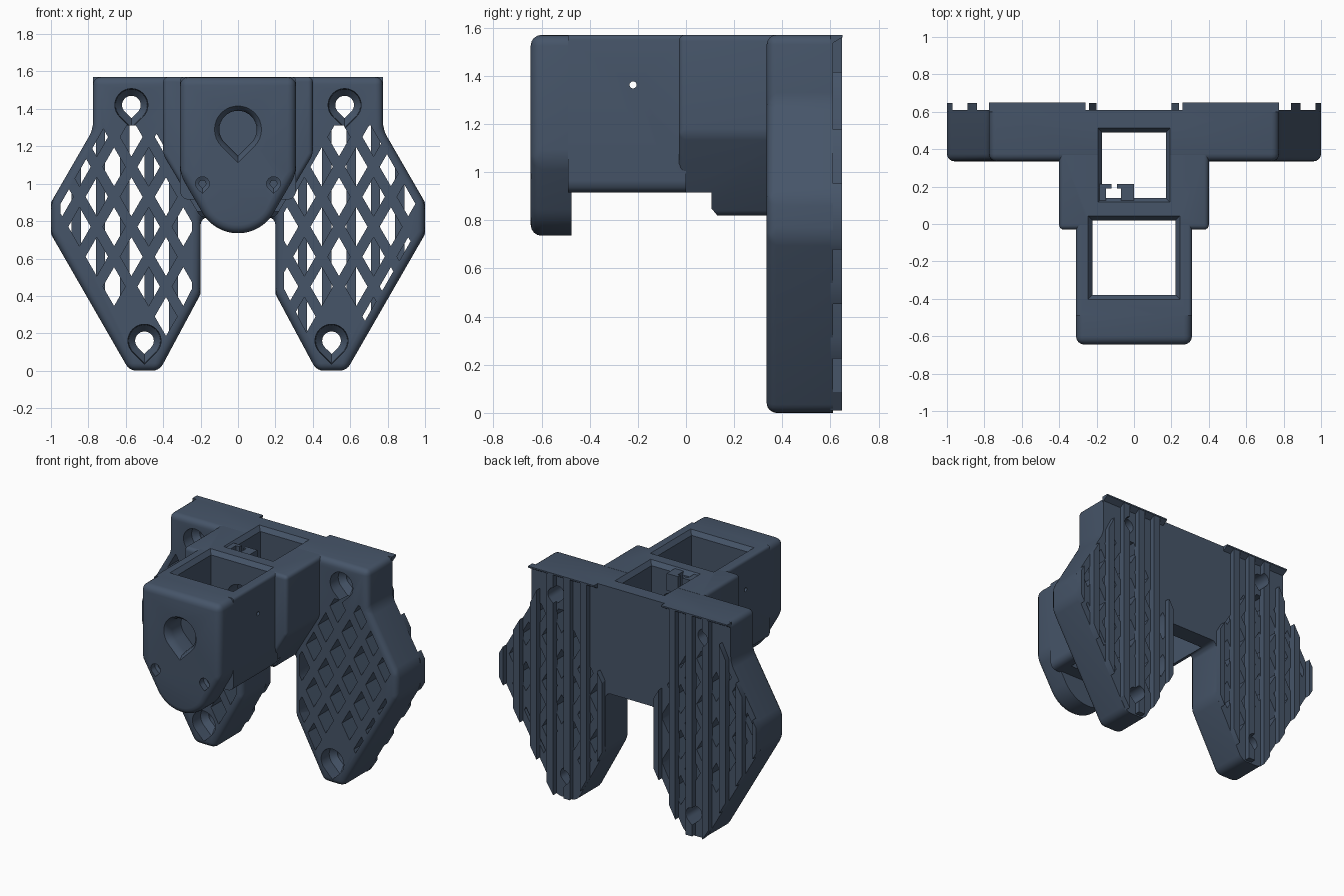
import bpy, bmesh, math
from mathutils import Vector

if "Cube" in bpy.data.objects:
    bpy.data.objects.remove(bpy.data.objects["Cube"])

slate = bpy.data.materials.new("slate_blue")
slate.diffuse_color = (0.061, 0.09, 0.14, 1)
slate.use_nodes = True
slate.node_tree.nodes["Principled BSDF"].inputs["Base Color"].default_value = slate.diffuse_color


def make_object(name, bm):
    bmesh.ops.recalc_face_normals(bm, faces=bm.faces)
    me = bpy.data.meshes.new(name)
    bm.to_mesh(me)
    bm.free()
    me.materials.append(slate)
    ob = bpy.data.objects.new(name, me)
    bpy.context.collection.objects.link(ob)
    return ob


def add_loft(bm, rings):
    """Closed solid through rings that have the same number of points."""
    vs = [[bm.verts.new(p) for p in r] for r in rings]
    n = len(rings[0])
    for a, b in zip(vs, vs[1:]):
        for i in range(n):
            j = (i + 1) % n
            bm.faces.new((a[i], a[j], b[j], b[i]))
    bm.faces.new(vs[0])
    bm.faces.new(vs[-1])


def add_prism(bm, pts, y0, y1):
    add_loft(bm, [[(x, y, z) for x, z in pts] for y in (y0, y1)])


def add_box(bm, x0, x1, y0, y1, z0, z1):
    add_prism(bm, [(x0, z0), (x1, z0), (x1, z1), (x0, z1)], y0, y1)


def rounded_prism(name, pts, y0, y1, r, ring=True):
    """Prism with rounded long corners and, optionally, a rounded front rim."""
    bm = bmesh.new()
    add_prism(bm, pts, y0, y1)
    bmesh.ops.recalc_face_normals(bm, faces=bm.faces)
    edges = []
    for e in bm.edges:
        front = [abs(v.co.y - y0) < 1e-5 for v in e.verts]
        if all(front):
            if ring:
                edges.append(e)
        elif any(front) and e.calc_face_angle() > 0.35:
            edges.append(e)
    bmesh.ops.bevel(bm, geom=edges, offset=r, segments=4, profile=0.5,
                    affect='EDGES', clamp_overlap=True)
    return make_object(name, bm)


def mirrored(half):
    return half + [(-x, z) for x, z in reversed(half)]


def teardrop(cx, cz, r, y):
    """Round hole with its point facing down."""
    pts = [(cx, y, cz - r * 1.41)]
    for i in range(25):
        a = math.radians(-45 + 270 * i / 24)
        pts.append((cx + r * math.cos(a), y, cz + r * math.sin(a)))
    return pts


def clip_poly(poly, region):
    """Clip a polygon to a convex counter-clockwise region."""
    for (ax, az), (bx, bz) in zip(region, region[1:] + region[:1]):
        def side(p):
            return (bx - ax) * (p[1] - az) - (bz - az) * (p[0] - ax)
        out = []
        for p, q in zip(poly, poly[1:] + poly[:1]):
            sp, sq = side(p), side(q)
            if sp >= 0:
                out.append(p)
            if sp * sq < 0:
                t = sp / (sp - sq)
                out.append((p[0] + t * (q[0] - p[0]), p[1] + t * (q[1] - p[1])))
        poly = out
    return poly


def area(p):
    return abs(sum(a[0] * b[1] - b[0] * a[1] for a, b in zip(p, p[1:] + p[:1]))) / 2


def cutter(name, rings):
    bm = bmesh.new()
    add_loft(bm, rings)
    ob = make_object(name, bm)
    ob.hide_render = True
    return ob


# back plate with two hexagonal wings
plate = rounded_prism("back_plate", mirrored([
    (0.2, 0.82), (0.2, 0.41), (0.42, 0), (0.58, 0), (1, 0.73), (1, 0.9),
    (0.775, 1.29), (0.775, 1.57)]), 0.335, 0.61, 0.04)

# rear housing that narrows downward
rear = rounded_prism("rear_housing", mirrored([
    (0.2, 0.82), (0.4, 1.155), (0.4, 1.57)]), -0.03, 0.37, 0.025)

# front housing around the large pocket
front = rounded_prism("front_housing", mirrored([
    (0.285, 0.915), (0.31, 0.945), (0.31, 1.57)]), -0.49, 0.0, 0.04, ring=False)

# front wall with rounded chin
chin = []
for i in range(13):
    a = math.radians(-90 + 60 * i / 12)
    chin.append((0.22 * math.cos(a), 0.955 + 0.22 * math.sin(a)))
wall = rounded_prism("front_wall", mirrored(chin[1:] + [(0.31, 1.05), (0.31, 1.57)]),
                     -0.645, -0.475, 0.045)


# vertical mounting ribs on the back of each wing
def low(x):
    return 0.41 - (x - 0.2) * 1.86 if x < 0.42 else max(0.01, (x - 0.58) * 1.738)


def high(x):
    if x < 0.26:
        return 0.9 + (x - 0.2) * 1.73
    return 1.56 if x < 0.76 else 0.9 + (1 - x) * 1.733


bm = bmesh.new()
for s in (-1, 1):
    for k in range(7):
        c = 0.215 + 0.13 * k
        a, b = max(0.201, c - 0.025), min(0.999, c + 0.025)
        add_prism(bm, [(s * a, low(a)), (s * b, low(b)),
                       (s * b, high(b)), (s * a, min(high(a), high(b) + 0.1))], 0.6, 0.648)
ribs = make_object("mounting_ribs", bm)

# lip closing the rib channels at the top
bm = bmesh.new()
for s in (-1, 1):
    add_loft(bm, [[(s * x, 0.6, 1.53), (s * x, 0.65, 1.56), (s * x, 0.65, 1.57),
                   (s * x, 0.6, 1.57)] for x in (0.26, 0.775)])
lip = make_object("top_lip", bm)

# cable clip inside the rear pocket
bm = bmesh.new()
for x0, x1, y0, y1 in ((-0.2, -0.15, 0.12, 0.215), (-0.07, 0, 0.12, 0.215),
                       (-0.151, -0.12, 0.19, 0.215), (-0.09, -0.069, 0.19, 0.215)):
    add_box(bm, x0, x1, y0, y1, 1.44, 1.56)
clip = make_object("cable_clip", bm)

# diamond lattice openings
region = [(0.245, 0.44), (0.44, 0.06), (0.56, 0.06), (0.95, 0.74), (0.95, 0.89),
          (0.71, 1.31), (0.46, 1.31), (0.245, 0.94)]
screws = [(s * x, z) for s in (-1, 1) for x, z in ((0.57, 1.42), (0.5, 0.16))]
bm = bmesh.new()
for s in (-1, 1):
    reg = region if s > 0 else [(-x, z) for x, z in reversed(region)]
    for row in range(9):
        for col in range(-7, 8):
            cx = -0.015 + 0.185 * col + (0.0925 if row % 2 else 0)
            cz = 1.25 - 0.16 * row
            if any(math.hypot(cx - u, cz - w) < 0.15 for u, w in screws):
                continue
            p = clip_poly([(cx - 0.06, cz), (cx, cz - 0.104),
                           (cx + 0.06, cz), (cx, cz + 0.104)], reg)
            if len(p) > 2 and area(p) > 0.002:
                add_prism(bm, p, 0.3, 0.63)
lattice = make_object("lattice_cutter", bm)
lattice.hide_render = True

# counterbored screw holes in the wings
screw_cuts = [cutter("screw_cutter", [teardrop(x, z, r, y) for r, y in
              ((0.09, 0.3), (0.085, 0.42), (0.05, 0.46), (0.05, 0.7))]) for x, z in screws]


# rectangular pockets with flared rims
def pocket(x, y0, y1, flare):
    rings = []
    for z, f in ((0.6, 0), (1.54, 0), (1.572, flare), (1.7, flare)):
        rings.append([(-x - f, y0 - f, z), (x + f, y0 - f, z),
                      (x + f, y1 + f, z), (-x - f, y1 + f, z)])
    return cutter("pocket_cutter", rings)


front_pocket = pocket(0.223, -0.38, 0.02, 0.025)
rear_pocket = pocket(0.17, 0.14, 0.49, 0.025)

# shaft bore, pin holes, side hole and underside step
bore = cutter("bore_cutter", [teardrop(0, 1.29, r, y) for r, y in
              ((0.135, -0.7), (0.13, -0.65), (0.108, -0.625), (0.1, -0.59), (0.1, 0.2))])
pins = [cutter("pin_cutter", [teardrop(s * 0.19, 1.0, r, y) for r, y in
        ((0.037, -0.7), (0.037, -0.6), (0.018, -0.59), (0.018, -0.3))]) for s in (-1, 1)]
side = cutter("side_cutter", [[(x, -0.22 + 0.015 * math.cos(i * math.pi / 6),
              1.362 + 0.015 * math.sin(i * math.pi / 6)) for i in range(12)]
              for x in (-0.5, 0.5)])
step = cutter("step_cutter", [[(x, -0.1, 0.7), (x, 0.13, 0.7), (x, 0.13, 0.82),
              (x, 0.105, 0.85), (x, 0.105, 0.915), (x, -0.1, 0.915)] for x in (-0.5, 0.5)])

cuts = [(plate, [lattice, rear_pocket] + screw_cuts),
        (ribs, screw_cuts), (rear, [step, front_pocket, rear_pocket, bore]),
        (front, [front_pocket, side] + pins),
        (wall, [front_pocket, bore] + pins), (lip, []), (clip, [])]
used = set()
for ob, tools in cuts:
    bpy.ops.object.select_all(action='DESELECT')
    ob.select_set(True)
    bpy.context.view_layer.objects.active = ob
    for t in tools:
        m = ob.modifiers.new("cut", 'BOOLEAN')
        m.operation, m.solver, m.object = 'DIFFERENCE', 'EXACT', t
        bpy.ops.object.modifier_apply(modifier=m.name)
        used.add(t)
    bpy.ops.object.shade_smooth_by_angle(angle=math.radians(30))
for t in used:
    bpy.data.objects.remove(t)
